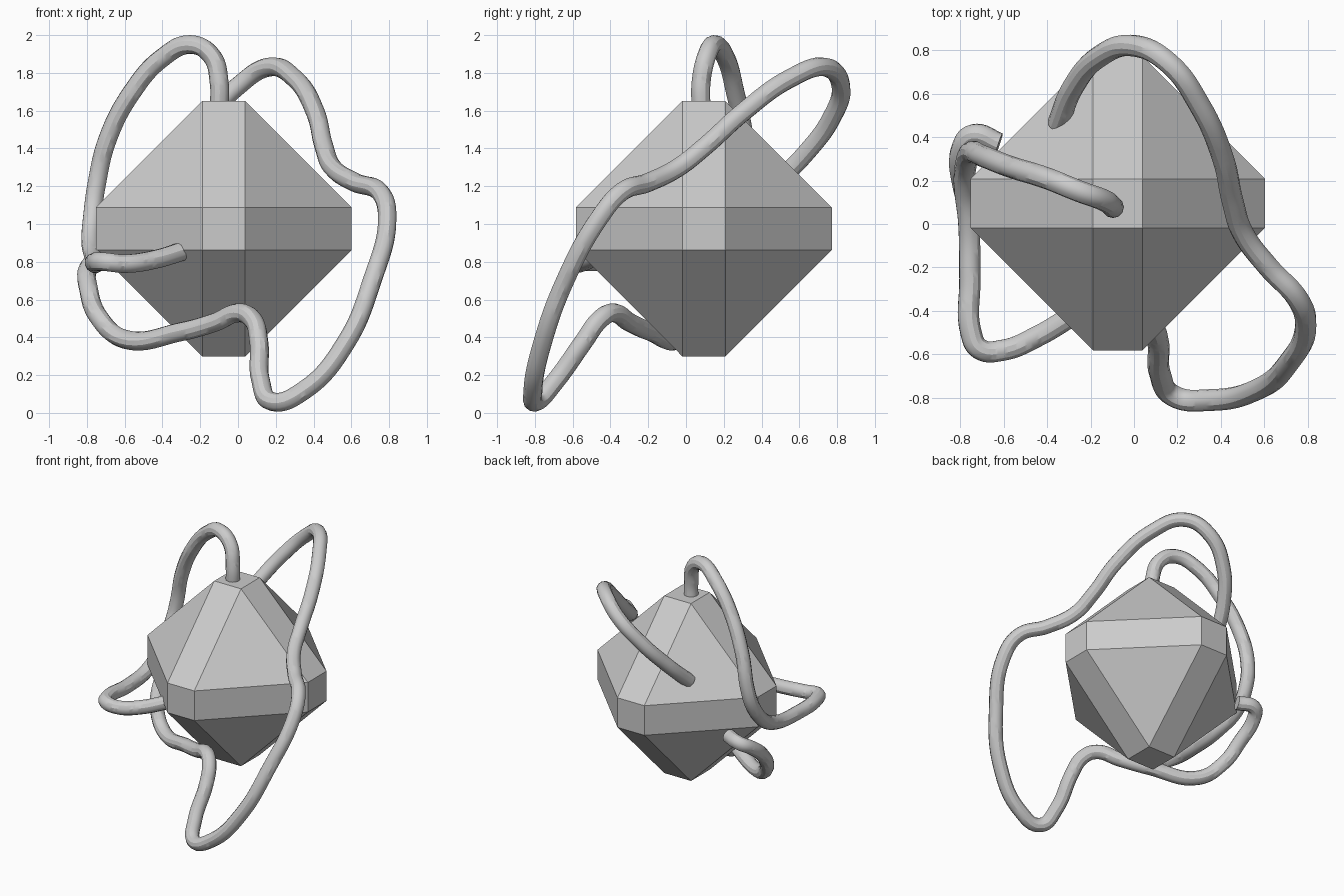
import bpy, bmesh
from itertools import product
from mathutils import Vector

if "Cube" in bpy.data.objects:
    bpy.data.objects.remove(bpy.data.objects["Cube"])

grey = bpy.data.materials.new("light_grey")
grey.use_nodes = True
COLOUR = (0.6, 0.6, 0.6, 1)
grey.diffuse_color = COLOUR
grey.node_tree.nodes["Principled BSDF"].inputs["Base Color"].default_value = COLOUR


def faceted_core(centre, half, flat):
    """Cube-octahedron gem: six small squares joined by bevels and triangles."""
    bm = bmesh.new()
    for signs in product((-1, 1), repeat=3):
        for axis in range(3):
            size = [flat] * 3
            size[axis] = half
            bm.verts.new(Vector(s * d for s, d in zip(signs, size)) + Vector(centre))
    bmesh.ops.convex_hull(bm, input=bm.verts)
    bmesh.ops.dissolve_limit(bm, angle_limit=0.02, verts=bm.verts, edges=bm.edges)
    bmesh.ops.recalc_face_normals(bm, faces=bm.faces)
    mesh = bpy.data.meshes.new("faceted_core")
    bm.to_mesh(mesh)
    bm.free()
    mesh.materials.append(grey)
    bpy.context.collection.objects.link(bpy.data.objects.new("faceted_core", mesh))


def tube(name, points, radius=0.05):
    """Smooth round tube through the given points."""
    curve = bpy.data.curves.new(name, "CURVE")
    curve.dimensions = "3D"
    curve.bevel_depth = radius
    curve.bevel_resolution = 4
    curve.resolution_u = 8
    curve.use_fill_caps = True
    spline = curve.splines.new("BEZIER")
    spline.bezier_points.add(len(points) - 1)
    for knot, co in zip(spline.bezier_points, points):
        knot.co = co
        knot.handle_left_type = knot.handle_right_type = "AUTO"
    curve.materials.append(grey)
    obj = bpy.data.objects.new(name, curve)
    bpy.context.collection.objects.link(obj)
    bpy.ops.object.select_all(action="DESELECT")
    obj.select_set(True)
    bpy.context.view_layer.objects.active = obj
    bpy.ops.object.convert(target="MESH")
    bpy.ops.object.shade_smooth_by_angle()


faceted_core((-0.075, 0.095, 0.975), 0.677, 0.113)

# Tube from the top face, down the right side, to the front
tube("upper_tube", [
    (-0.1, 0.08, 1.6), (-0.1, 0.08, 1.75), (-0.14, 0.11, 1.89), (-0.25, 0.15, 1.95),
    (-0.4, 0.21, 1.88), (-0.56, 0.26, 1.7), (-0.69, 0.31, 1.45), (-0.75, 0.33, 1.2),
    (-0.77, 0.29, 1.05), (-0.78, 0.18, 0.91), (-0.76, 0, 0.82), (-0.755, -0.25, 0.79),
    (-0.75, -0.5, 0.8), (-0.71, -0.575, 0.8), (-0.6, -0.58, 0.79), (-0.45, -0.52, 0.81),
    (-0.28, -0.42, 0.86)])

# Long tube from the back, around the left side, under the front, to the right
tube("lower_tube", [
    (-0.35, 0.46, 1.2), (-0.28, 0.63, 1.37), (-0.16, 0.77, 1.56), (0, 0.82, 1.73),
    (0.16, 0.74, 1.83), (0.3, 0.55, 1.77), (0.41, 0.3, 1.59), (0.455, 0.1, 1.41),
    (0.5, -0.04, 1.3), (0.62, -0.2, 1.22), (0.75, -0.34, 1.17), (0.79, -0.46, 1.03),
    (0.71, -0.64, 0.7), (0.57, -0.76, 0.37), (0.35, -0.81, 0.12), (0.18, -0.79, 0.06),
    (0.12, -0.69, 0.17), (0.11, -0.54, 0.38), (0.08, -0.46, 0.49), (0.01, -0.39, 0.53),
    (-0.12, -0.3, 0.48), (-0.3, -0.19, 0.43), (-0.6, -0.03, 0.39), (-0.74, 0.08, 0.51),
    (-0.79, 0.2, 0.65), (-0.79, 0.35, 0.77), (-0.74, 0.41, 0.81), (-0.62, 0.37, 0.82)])
